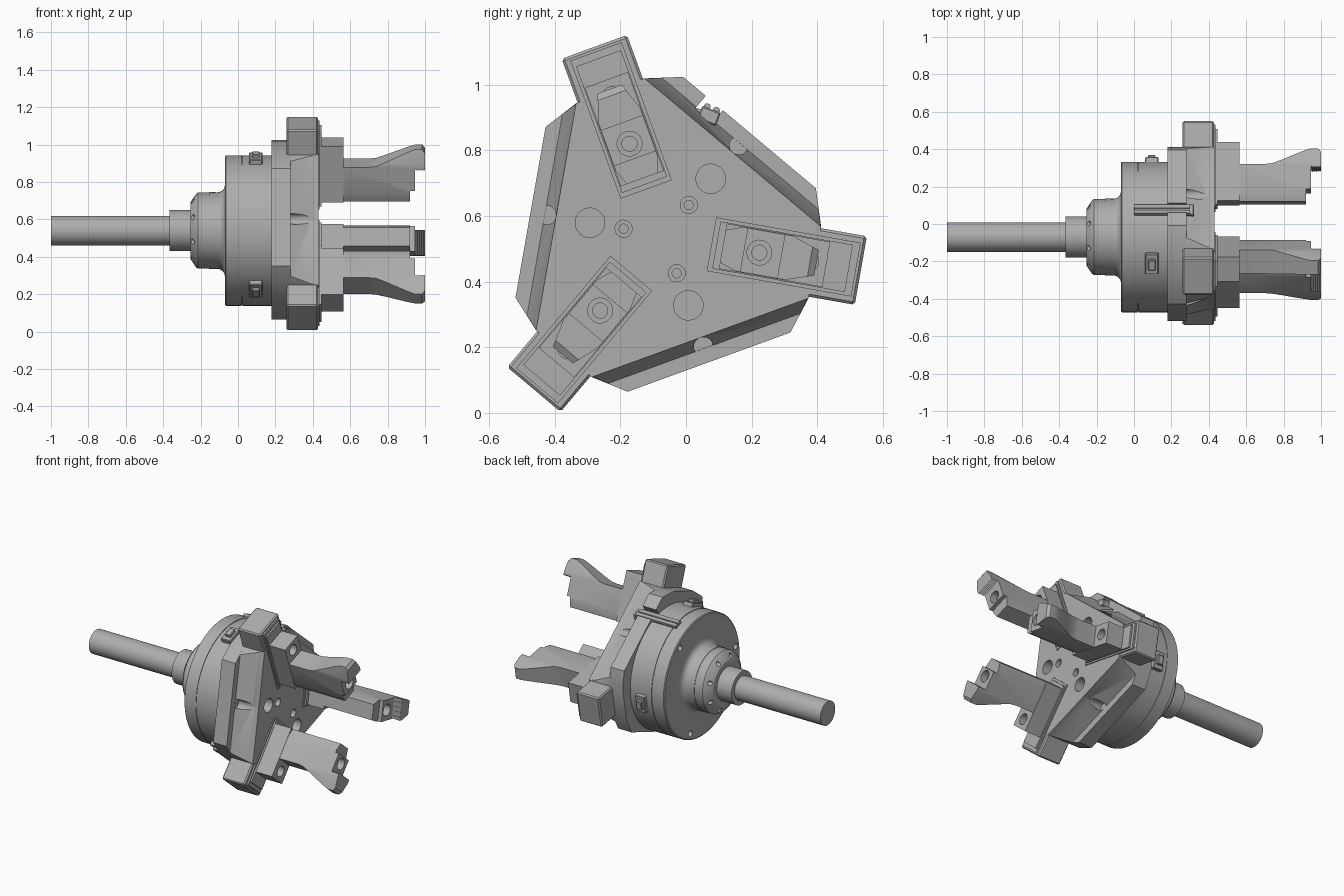
import bpy, bmesh, math
from mathutils import Matrix, Vector

cube = bpy.data.objects.get("Cube")
if cube:
    bpy.data.objects.remove(cube)

GREY = (0.42, 0.42, 0.42, 1)
steel = bpy.data.materials.new("machined grey")
steel.use_nodes = True
steel.diffuse_color = GREY
steel.node_tree.nodes["Principled BSDF"].inputs["Base Color"].default_value = GREY

CENTRE = Matrix.Translation((0, -0.07, 0.54))
JAW_ANGLES = (-10, 110, 230)
SIDE_ANGLES = (50, 170, 290)


# Local frame: x along the shaft, y outward, z sideways; spun about the shaft
def place(ob, angle=0):
    ob.data.transform(CENTRE @ Matrix.Rotation(math.radians(angle), 4, 'X'))
    return ob


def loft(name, sections):
    """Skin between rings of equal point count and cap both ends."""
    bm = bmesh.new()
    rings = [[bm.verts.new(p) for p in s] for s in sections]
    n = len(rings[0])
    for a, b in zip(rings, rings[1:]):
        for i in range(n):
            j = (i + 1) % n
            bm.faces.new((a[i], a[j], b[j], b[i]))
    bm.faces.new(rings[0])
    bm.faces.new(rings[-1])
    bmesh.ops.recalc_face_normals(bm, faces=bm.faces)
    mesh = bpy.data.meshes.new(name)
    bm.to_mesh(mesh)
    bm.free()
    mesh.materials.append(steel)
    ob = bpy.data.objects.new(name, mesh)
    bpy.context.collection.objects.link(ob)
    return ob


def lathe(name, profile, centre=(0, 0), segs=64):
    turns = [2 * math.pi * i / segs for i in range(segs)]
    return loft(name, [[(x, centre[0] + r * math.cos(t), centre[1] + r * math.sin(t))
                        for t in turns] for x, r in profile])


def box(name, x0, x1, r0, r1, half, bevel=0):
    ob = loft(name, [[(x, r0, -half), (x, r1, -half), (x, r1, half), (x, r0, half)]
                     for x in (x0, x1)])
    if bevel:
        mod = ob.modifiers.new("bevel", 'BEVEL')
        mod.width = bevel
        mod.segments = 1
    return ob


def hole(x0, x1, r, radius, side=0):
    return lathe("cutter", [(x0, radius), (x1, radius)], (r, side), 24)


def cut(ob, cutters, operation='DIFFERENCE'):
    for c in cutters:
        mod = ob.modifiers.new("cut", 'BOOLEAN')
        mod.operation = operation
        mod.solver = 'EXACT'
        mod.object = c
        c.hide_render = True
        dg = bpy.context.evaluated_depsgraph_get()
        mesh = bpy.data.meshes.new_from_object(ob.evaluated_get(dg))
        ob.modifiers.clear()
        ob.data = mesh
        bpy.data.objects.remove(c)
    return ob


def smooth(ob):
    bpy.ops.object.select_all(action='DESELECT')
    ob.select_set(True)
    bpy.context.view_layer.objects.active = ob
    bpy.ops.object.shade_smooth_by_angle(angle=math.radians(25))


# Shaft and collar
smooth(place(lathe("shaft", [(-1, 0.079), (-0.35, 0.079)])))
smooth(place(lathe("collar", [(-0.365, 0.11), (-0.24, 0.11)])))

# Hub with filleted foot and a ring of bolt holes
fillet = [(-0.07 - 0.04 * math.cos(t), 0.245 - 0.04 * math.sin(t))
          for t in [math.radians(90 - 15 * i) for i in range(7)]]
fillet = [(-0.11 + 0.04 * math.sin(math.radians(a)),
           0.245 - 0.04 * math.cos(math.radians(a))) for a in range(0, 91, 15)]
hub = lathe("hub", [(-0.255, 0.15), (-0.225, 0.195), (-0.215, 0.203), (-0.155, 0.203),
                    (-0.155, 0.206)] + fillet + [(-0.06, 0.285)])
holes = []
for i in range(8):
    c = hole(-0.3, -0.21, 0.17, 0.014)
    c.data.transform(Matrix.Rotation(math.radians(45 * i + 20), 4, 'X'))
    holes.append(c)
smooth(place(cut(hub, holes)))

# Round housing with a seam groove and holes in its back face
housing = lathe("housing", [(-0.07, 0.395), (-0.065, 0.402), (0.018, 0.402), (0.018, 0.398),
                            (0.024, 0.398), (0.024, 0.402), (0.19, 0.402)])
holes = []
for a in SIDE_ANGLES:
    c = hole(-0.1, -0.04, 0.36, 0.02)
    c.data.transform(Matrix.Rotation(math.radians(a), 4, 'X'))
    holes.append(c)
smooth(place(cut(housing, holes)))


# Three-sided body: wide back plate, sloping sides, narrower front
def body_ring(x, dist, half):
    ring = []
    for a in SIDE_ANGLES:
        turn = Matrix.Rotation(math.radians(a), 3, 'X')
        ring += [turn @ Vector((x, d, w)) for d, w in
                 ((0.33, -0.352), (dist, -half), (dist, half), (0.33, 0.352))]
    return ring


body = loft("body", [body_ring(0.18, 0.41, 0.264), body_ring(0.28, 0.41, 0.264),
                     body_ring(0.28, 0.366, 0.312), body_ring(0.39, 0.333, 0.347),
                     body_ring(0.43, 0.331, 0.349)])
holes = []
for a in SIDE_ANGLES:
    for c in (hole(0.281, 0.5, 0.36, 0.029), hole(0.37, 0.5, 0.226, 0.045),
              hole(0.40, 0.5, 0.122, 0.026), hole(0.35, 0.45, 0.122, 0.014)):
        c.data.transform(Matrix.Rotation(math.radians(a), 4, 'X'))
        holes.append(c)
notch = box("cutter", 0.1, 0.33, 0.36, 0.5, 0.034)
notch.data.transform(Matrix.Rotation(math.radians(50), 4, 'X') @ Matrix.Translation((0, 0, 0.14)))
smooth(place(cut(body, holes + [notch])))

# Cable rail with two plugs running along the top of the housing
place(box("cable_rail", 0.0, 0.32, 0.37, 0.412, 0.03, 0.004), 69)
for side in (-0.015, 0.015):
    smooth(place(lathe("cable_plug", [(0.0, 0.011), (0.3, 0.011)], (0.414, side), 16), 69))


# Finger profile with a stepped, toothed gripping end
def arm_profile():
    pts = [(0.56, 0.185), (0.92, 0.185), (0.92, 0.25), (0.945, 0.25), (0.945, 0.365)]
    for i in range(5):
        x = 0.945 + 0.011 * i
        pts += [(x + 0.0055, 0.373), (x + 0.011, 0.365)]
    return pts + [(1.0, 0.455), (0.985, 0.475), (0.945, 0.475), (0.9, 0.458),
                  (0.79, 0.41), (0.74, 0.39), (0.70, 0.385), (0.56, 0.385)]


OCTAGON = [(0.17, -0.045), (0.235, -0.068), (0.39, -0.068), (0.485, -0.036),
           (0.485, 0.036), (0.39, 0.068), (0.235, 0.068), (0.17, 0.045)]

for a in JAW_ANGLES:
    # Guide block reaching past the body, and its thin cover plate
    place(box("guide_block", 0.26, 0.427, 0.25, 0.612, 0.106, 0.008), a)
    place(box("slide_plate", 0.42, 0.437, 0.15, 0.597, 0.083), a)
    place(box("slide_carrier", 0.43, 0.447, 0.165, 0.575, 0.073), a)

    # Jaw foot with its mounting bolt hole
    foot = box("jaw_foot", 0.445, 0.565, 0.185, 0.505, 0.07)
    smooth(place(cut(foot, [hole(0.5, 0.6, 0.446, 0.035), hole(0.47, 0.55, 0.446, 0.02)]), a))

    # Jaw arm, faceted across its width, with a bolt hole in the tip
    arm = loft("jaw_arm", [[(x, r, w) for x, r in arm_profile()] for w in (-0.08, 0.08)])
    facets = loft("cutter", [[(x, r, w) for r, w in OCTAGON] for x in (0.5, 1.1)])
    cut(arm, [facets], 'INTERSECT')
    cut(arm, [hole(0.9, 1.1, 0.298, 0.038), hole(0.85, 0.95, 0.298, 0.023)])
    smooth(place(arm, a))

    # Small sensor bracket on the housing rim
    place(box("sensor_bracket", 0.06, 0.13, 0.38, 0.425, 0.058, 0.004), a)
    place(box("sensor_cap", 0.075, 0.115, 0.40, 0.442, 0.03, 0.004), a)
